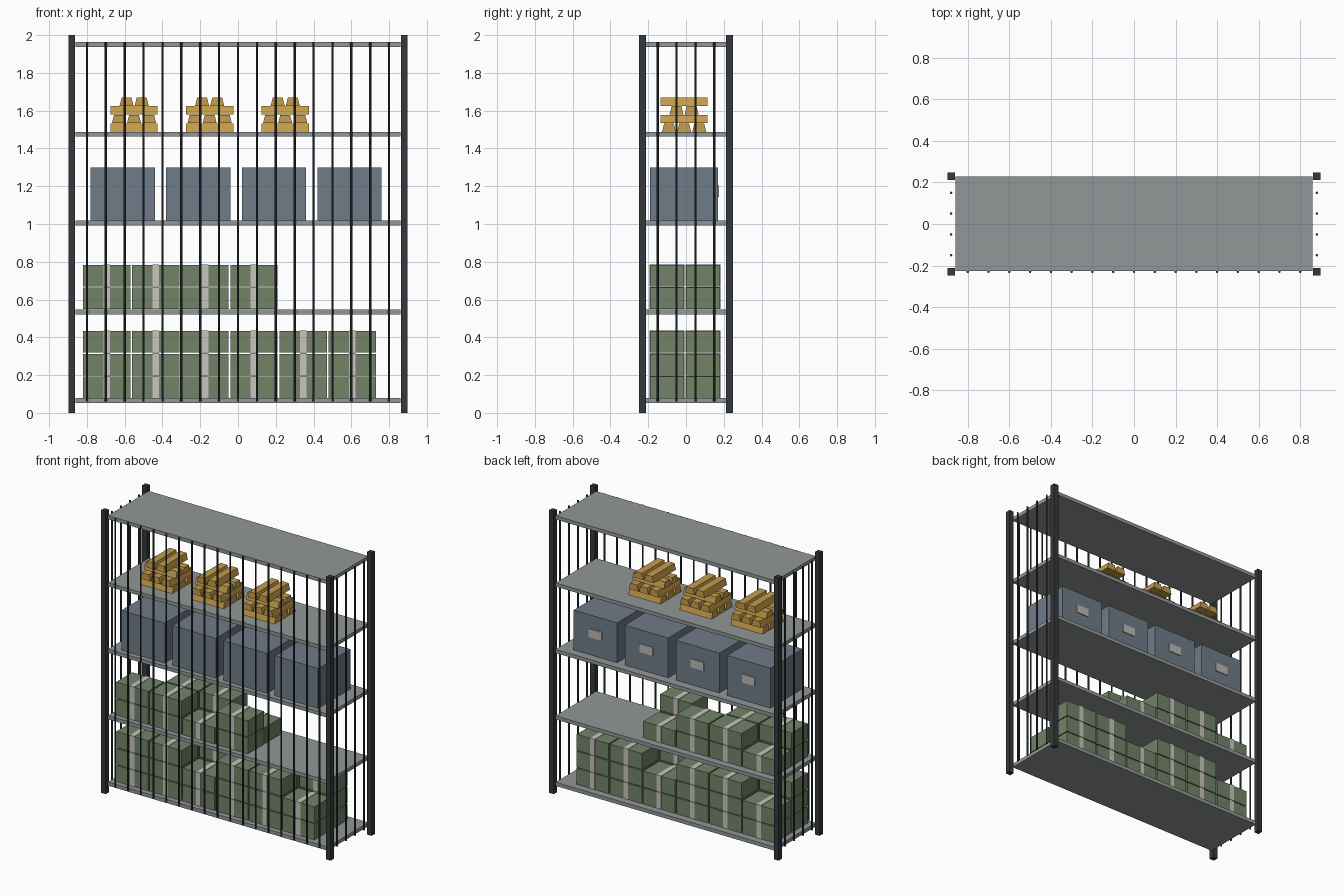
import bpy, bmesh
from mathutils import Matrix

if "Cube" in bpy.data.objects:
    bpy.data.objects.remove(bpy.data.objects["Cube"])


def material(name, rgb):
    m = bpy.data.materials.new(name)
    m.diffuse_color = (*rgb, 1)
    m.use_nodes = True
    m.node_tree.nodes["Principled BSDF"].inputs["Base Color"].default_value = m.diffuse_color
    return m


STEEL = material("dark_steel", (0.035, 0.04, 0.045))
SHELF = material("shelf_grey", (0.29, 0.31, 0.31))
GOLD = material("gold", (0.57, 0.34, 0.07))
BLUE = material("box_blue_grey", (0.16, 0.20, 0.25))
CARD = material("label_card", (0.50, 0.49, 0.45))
GREEN = material("note_green", (0.17, 0.23, 0.14))
BAND = material("paper_band", (0.58, 0.56, 0.51))


def box_mesh(name, size, mat, top_y=1.0):
    """Box centred on its origin; top_y narrows the top across y."""
    bm = bmesh.new()
    bmesh.ops.create_cube(bm, size=1)
    for v in bm.verts:
        if v.co.z > 0:
            v.co.y *= top_y
    bmesh.ops.transform(bm, matrix=Matrix.Diagonal((*size, 1)), verts=bm.verts)
    me = bpy.data.meshes.new(name)
    bm.to_mesh(me)
    bm.free()
    me.materials.append(mat)
    return me


def rod_mesh(name, radius, height, mat):
    bm = bmesh.new()
    bmesh.ops.create_cone(bm, cap_ends=True, segments=8, radius1=radius,
                          radius2=radius, depth=height)
    me = bpy.data.meshes.new(name)
    bm.to_mesh(me)
    bm.free()
    me.materials.append(mat)
    return me


def place(name, me, x, y, z, turn=0.0):
    ob = bpy.data.objects.new(name, me)
    ob.location = (x, y, z)
    ob.rotation_euler.z = turn
    bpy.context.collection.objects.link(ob)
    return ob


# Corner posts
post = box_mesh("post", (0.036, 0.036, 2.0), STEEL)
for x in (-0.88, 0.88):
    for y in (-0.23, 0.23):
        place("corner_post", post, x, y, 1.0)

# Shelves
shelf = box_mesh("shelf", (1.72, 0.455, 0.026), SHELF)
SHELF_TOPS = [0.078, 0.548, 1.018, 1.488, 1.963]
for top in SHELF_TOPS:
    place("shelf", shelf, 0, 0.002, top - 0.013)

# Cage bars on the front and both ends, open at the back
rod = rod_mesh("cage_bar", 0.006, 1.9, STEEL)
for i in range(17):
    place("front_bar", rod, -0.8 + 0.1 * i, -0.23, 1.01)
for x in (-0.88, 0.88):
    for y in (-0.15, -0.05, 0.05, 0.15):
        place("side_bar", rod, x, y, 1.01)

# Banded note bundles: two rows per shelf, some piles one bundle short
bundle = box_mesh("note_bundle", (0.25, 0.18, 0.114), GREEN)
band = box_mesh("bundle_band", (0.035, 0.184, 0.117), BAND)
for top, columns, layers in ((SHELF_TOPS[0], 6, 3), (SHELF_TOPS[1], 4, 2)):
    for col in range(columns):
        for y, short in ((-0.10, 2), (0.09, 0)):
            for k in range(layers - (col % 3 == short)):
                x, z = -0.695 + 0.26 * col, top + 0.058 + 0.12 * k
                place("note_bundle", bundle, x, y, z)
                place("bundle_band", band, x, y, z + 0.0015)

# Deposit boxes with a label on the back
deposit = box_mesh("deposit_box", (0.34, 0.36, 0.282), BLUE)
label = box_mesh("box_label", (0.10, 0.008, 0.06), CARD)
for i in range(4):
    x = -0.61 + 0.4 * i
    place("deposit_box", deposit, x, -0.01, SHELF_TOPS[2] + 0.141)
    place("box_label", label, x, 0.172, 1.173)

# Gold ingot stacks: crossed layers of 3, 3, 2, 2
ingot = box_mesh("gold_ingot", (0.25, 0.074, 0.044), GOLD, top_y=0.7)
for cx in (-0.55, -0.15, 0.25):
    for layer, count in enumerate((3, 3, 2, 2)):
        z = SHELF_TOPS[3] + 0.022 + 0.046 * layer
        for i in range(count):
            off = (i - (count - 1) / 2) * 0.08
            if layer % 2 == 0:
                place("gold_ingot", ingot, cx, -0.01 + off, z)
            else:
                place("gold_ingot", ingot, cx + off, -0.01, z, 1.5707963)
